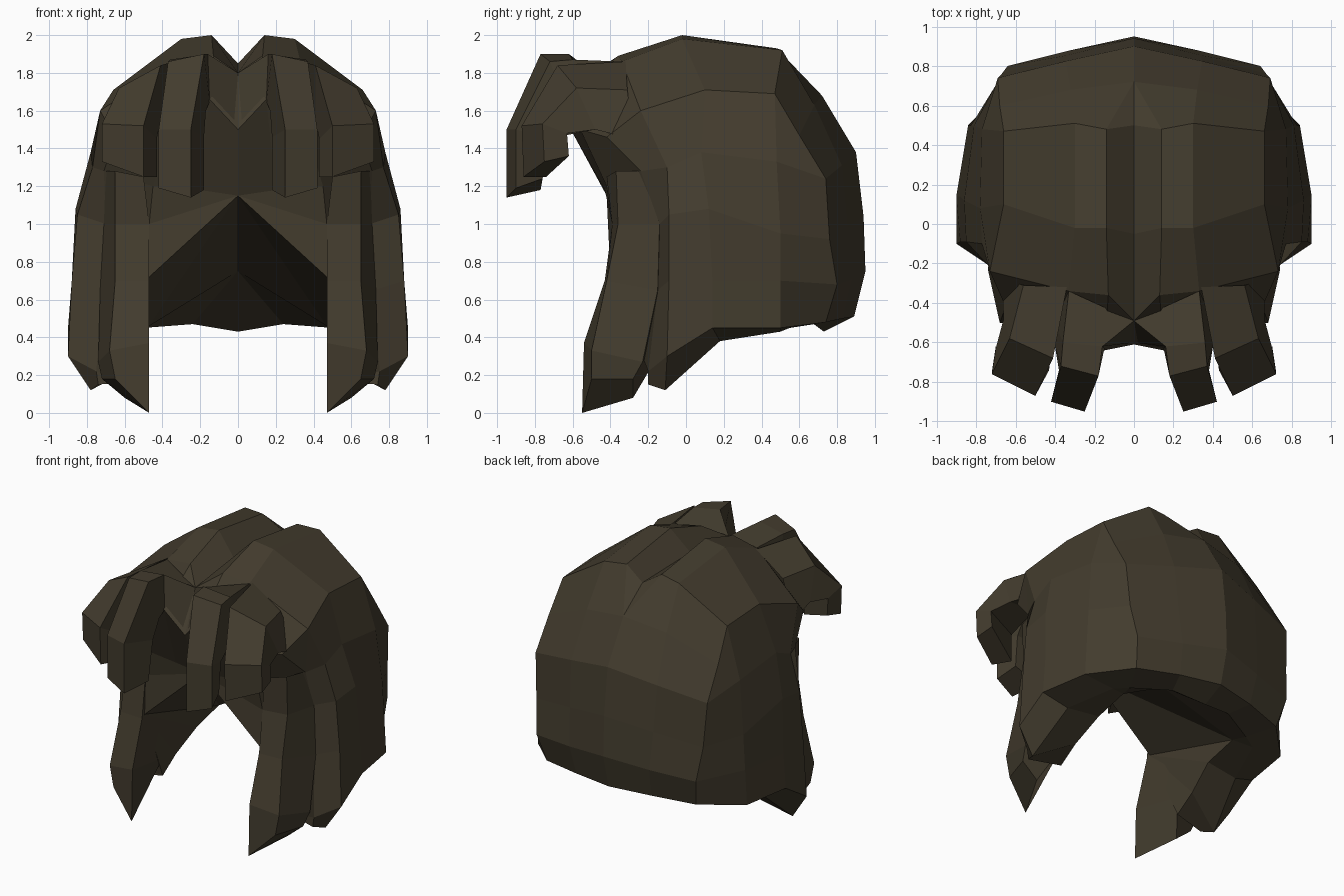
import bpy, bmesh

hair = bpy.data.materials.new("dark_brown_hair")
hair.diffuse_color = (0.056, 0.045, 0.027, 1)


class Part:
    """Half of a part on the +x side; shared corners are welded, then mirrored."""

    def __init__(self):
        self.bm = bmesh.new()
        self.seen = {}

    def vert(self, p):
        if p not in self.seen:
            self.seen[p] = self.bm.verts.new(p)
        return self.seen[p]

    def face(self, *pts):
        pts = list(dict.fromkeys(pts))
        if len(pts) > 2:
            self.bm.faces.new([self.vert(p) for p in pts])

    def grid(self, rows):
        for a, b in zip(rows, rows[1:]):
            for i in range(len(a) - 1):
                self.face(a[i], a[i + 1], b[i + 1], b[i])

    def finish(self, name):
        bmesh.ops.recalc_face_normals(self.bm, faces=self.bm.faces)
        mesh = bpy.data.meshes.new(name)
        self.bm.to_mesh(mesh)
        self.bm.free()
        mesh.materials.append(hair)
        ob = bpy.data.objects.new(name, mesh)
        bpy.context.collection.objects.link(ob)
        mirror = ob.modifiers.new("mirror", 'MIRROR')
        mirror.use_mirror_merge = True
        mirror.merge_threshold = 0.001


def lock(name, sections):
    """Tapered strand lofted through four-cornered sections, closed at the tip."""
    part = Part()
    part.grid([s + s[:1] for s in sections])
    part.face(*sections[-1])
    part.finish(name)


# Crown with a sunken centre parting, front to back
crown = [
    [(0, -.49, 1.8), (.13, -.36, 1.89), (.33, -.34, 1.86), (.73, -.24, 1.6)],
    [(0, -.05, 1.85), (.14, -.02, 2.0), (.3, -.02, 1.98), (.66, .1, 1.71)],
    [(0, .5, 1.84), (.14, .48, 1.93), (.3, .51, 1.92), (.66, .47, 1.69)],
    [(0, .72, 1.68), (0, .72, 1.68), (.32, .68, 1.63), (.68, .6, 1.47)],
]
# Back, top to bottom
back = [
    [(0, .72, 1.68), (.32, .68, 1.63), (.68, .6, 1.47)],
    [(0, .9, 1.38), (.345, .825, 1.31), (.69, .74, 1.24)],
    [(0, .94, 1.04), (.335, .855, .98), (.67, .76, .92)],
    [(0, .95, .75), (.32, .88, .71), (.64, .8, .68)],
    [(0, .89, .51), (.3, .83, .5), (.6, .74, .48)],
    [(0, .73, .43), (.24, .68, .47), (.5, .55, .45)],
]
# Side, top to bottom, each row front to back
side = [
    [crown[0][3], crown[0][3], crown[1][3], crown[2][3], back[0][2]],
    [(.71, -.24, 1.28), (.77, -.1, 1.3), (.78, .08, 1.38), (.77, .48, 1.33), back[1][2]],
    [(.7, -.14, 1.0), (.85, -.09, 1.05), (.86, .12, 1.08), (.81, .5, .95), back[2][2]],
    [(.72, -.15, .65), (.88, -.09, .7), (.88, .14, .7), (.825, .5, .7), back[3][2]],
    [(.75, -.2, .22), (.9, -.1, .3), (.9, .14, .45), (.84, .5, .45), back[4][2]],
    [(.74, -.2, .15), (.78, -.11, .12), (.72, .18, .38), (.6, .5, .43), back[5][2]],
]
# Inner edge of the rim, and the corners of the hollow underneath
inner = [(.5, -.15, .17), (.5, 0, .27), (.47, .2, .4), (.47, .45, .46), back[5][2]]
peak, roof, wall = (0, -.42, 1.15), (0, .3, .75), (.47, -.4, .72)
# Brow, overhanging then tucking in to the hairline
brow = [
    crown[0],
    [(0, -.61, 1.5), (.15, -.64, 1.66), (.36, -.56, 1.5), (.65, -.42, 1.46)],
    [peak, (.2, -.43, 1.18), (.45, -.42, 1.2), side[1][0]],
    [peak, peak, (.47, -.39, 1.0), side[2][0]],
    [peak, peak, wall, side[3][0]],
]

cap = Part()
for rows in (crown, back, side, brow, [side[5], inner]):
    cap.grid(rows)
cap.face(crown[0][3], brow[1][3], side[1][0])
cap.grid([[wall, side[3][0]], [inner[0], side[4][0]], [inner[0], side[5][0]]])
for a, b in zip(inner[:3], inner[1:4]):
    cap.face(wall, a, b)
cap.face(peak, roof, inner[3])
cap.face(peak, inner[3], wall)
cap.face(roof, back[5][0], back[5][1])
cap.face(roof, back[5][1], inner[4], inner[3])
cap.finish("hair_cap")

# Long locks framing the face
lock("front_locks", [
    [(.5, -.42, 1.25), (.65, -.37, 1.28), (.7, -.24, 1.28), (.5, -.2, 1.25)],
    [(.47, -.39, 1.0), (.65, -.36, 1.0), (.71, -.14, 1.0), (.47, -.15, 1.0)],
    [(.47, -.43, .7), (.65, -.42, .7), (.73, -.15, .65), (.48, -.12, .7)],
    [(.47, -.54, .37), (.68, -.5, .33), (.74, -.23, .27), (.5, -.15, .3)],
    [(.47, -.55, 0), (.65, -.5, .18), (.72, -.28, .18), (.6, -.28, .08)],
])

# Fringe strands, curling forward and down; the inner pair meets at the parting
lock("inner_fringe", [
    [(0, -.49, 1.8), (.33, -.34, 1.86), (.36, -.34, 1.6), (0, -.6, 1.5)],
    [(.16, -.62, 1.9), (.36, -.6, 1.87), (.4, -.5, 1.6), (.15, -.63, 1.65)],
    [(.18, -.77, 1.9), (.37, -.72, 1.86), (.4, -.62, 1.6), (.17, -.66, 1.6)],
    [(.25, -.95, 1.5), (.42, -.9, 1.5), (.38, -.74, 1.46), (.18, -.72, 1.46)],
    [(.25, -.95, 1.14), (.42, -.9, 1.19), (.38, -.76, 1.24), (.18, -.77, 1.18)],
])
lock("outer_fringe", [
    [(.34, -.32, 1.86), (.56, -.31, 1.71), (.67, -.28, 1.45), (.38, -.35, 1.5)],
    [(.41, -.68, 1.84), (.63, -.58, 1.72), (.66, -.48, 1.5), (.41, -.54, 1.55)],
    [(.5, -.87, 1.52), (.72, -.76, 1.53), (.7, -.63, 1.48), (.43, -.74, 1.45)],
    [(.5, -.86, 1.25), (.72, -.75, 1.33), (.7, -.62, 1.36), (.43, -.74, 1.25)],
])
